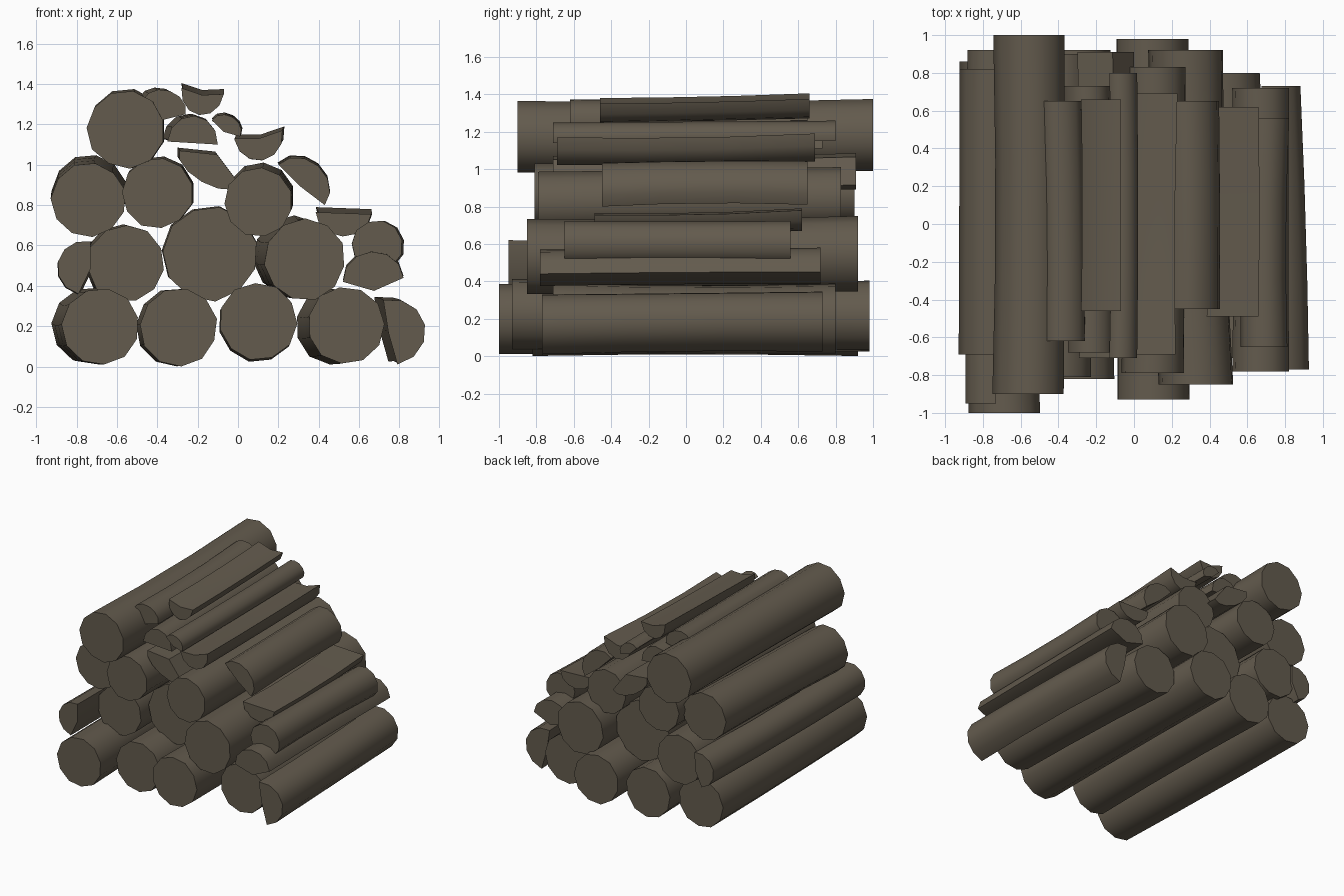
import bpy, bmesh, math, random
from mathutils import Vector

if "Cube" in bpy.data.objects:
    bpy.data.objects.remove(bpy.data.objects["Cube"])

random.seed(4)
bark = bpy.data.materials.new("dull brown wood")
bark.diffuse_color = (0.125, 0.104, 0.075, 1)
bark.use_nodes = True
bark.node_tree.nodes["Principled BSDF"].inputs["Base Color"].default_value = bark.diffuse_color


def loft(name, rings):
    """Skin a list of rings, cap both ends and keep the sawn edges sharp."""
    bm = bmesh.new()
    vs = [[bm.verts.new(p) for p in ring] for ring in rings]
    n = len(vs[0])
    for a, b in zip(vs, vs[1:]):
        for i in range(n):
            bm.faces.new((a[i], a[(i + 1) % n], b[(i + 1) % n], b[i]))
    bm.faces.new(vs[0])
    bm.faces.new(vs[-1])
    bmesh.ops.recalc_face_normals(bm, faces=bm.faces)
    me = bpy.data.meshes.new(name)
    bm.to_mesh(me)
    bm.free()
    me.materials.append(bark)
    ob = bpy.data.objects.new(name, me)
    bpy.context.collection.objects.link(ob)
    bpy.ops.object.select_all(action='DESELECT')
    bpy.context.view_layer.objects.active = ob
    ob.select_set(True)
    bpy.ops.object.shade_smooth_by_angle(angle=math.radians(45))


def sweep(name, profile, y0, y1, shift):
    """Carry an x-z profile from front to back with a slight natural bow."""
    c = sum((Vector(p) for p in profile), Vector((0, 0))) / len(profile)
    bow = Vector((random.uniform(-.01, .01), random.uniform(-.01, .01)))
    rings = []
    for t in (0, .3, .65, 1):
        s = 1 - .03 * math.sin(math.pi * t)
        o = Vector(shift) * t + bow * math.sin(math.pi * t)
        ring = []
        for p in profile:
            q = c + (Vector(p) - c) * s + o
            ring.append((q.x, y0 + (y1 - y0) * t, q.y))
        rings.append(ring)
    loft(name, rings)


def log(name, x, z, r, y0, y1, xb, zb):
    """Round log from (x, z) at the front to (xb, zb) at the back."""
    a0 = random.random()
    prof = []
    for i in range(11):
        a = a0 + math.tau * i / 11
        k = r * random.uniform(.99, 1.03)
        prof.append((x + k * math.cos(a), z + k * math.sin(a)))
    sweep(name, prof, y0, y1, (xb - x, zb - z))


def split(name, p, q, h, k, y0, y1, shift=(0, 0)):
    """Split log: round bark of height h left of p-q, split face bent by k."""
    p, q = Vector(p), Vector(q)
    d = (q - p) / 2
    n = Vector((-d.y, d.x)).normalized()
    mid = (p + q) / 2
    prof = [mid - d * math.cos(math.pi * i / 6) + n * h * math.sin(math.pi * i / 6)
            for i in range(7)]
    prof.append(mid + n * k)
    sweep(name, prof, y0, y1, shift)


# Round logs: x, z, radius, front y, back y, back x, back z
LOGS = [
    (-.68, .20, .19, -1.0, .86, -.73, .205),
    (-.295, .195, .19, -.82, .92, -.315, .195),
    (.10, .225, .19, -.93, .98, .095, .215),
    (.535, .205, .19, -.71, .80, .475, .20),
    (-.555, .51, .19, -.68, .90, -.57, .515),
    (-.135, .56, .232, -.58, .74, -.14, .565),
    (.33, .53, .20, -.85, .92, .275, .545),
    (.69, .60, .125, -.65, .56, .70, .60),
    (-.74, .825, .183, -.69, .82, -.735, .865),
    (-.40, .86, .175, -.81, .90, -.395, .87),
    (.10, .815, .168, -.79, .83, .11, .84),
    (-.555, 1.175, .19, -.90, 1.0, -.55, 1.185),
]
for i, row in enumerate(LOGS):
    log(f"round_log_{i + 1}", *row)

# Split logs: split-face ends, bark height, split-face bend, y range, back shift
SPLITS = [
    ((.72, .33), (.79, .01), .175, -.01, -.77, .73, (-.045, .015)),
    ((-.79, .36), (-.73, .62), .135, -.03, -.95, .92, (.01, .0)),
    ((.52, .42), (.82, .44), .14, -.055, -.78, .72, (0, .01)),
    ((.20, 1.0), (.43, .80), .125, -.01, -.45, .65, (-.005, .01)),
    ((.22, 1.17), (-.02, 1.13), .13, .02, -.69, .69, (.01, .02)),
    ((.66, .755), (.385, .765), .115, 0, -.49, .62, (0, .025)),
    ((.01, .90), (-.29, 1.07), .08, -.075, -.71, .91, (-.01, .015)),
    ((-.35, 1.115), (-.10, 1.10), .135, 0, -.68, .73, (-.025, .01)),
    ((.015, 1.14), (-.12, 1.22), .04, -.055, -.71, .80, (0, .01)),
    ((-.47, 1.32), (-.26, 1.25), .085, -.07, -.62, .65, (-.02, .01)),
    ((-.07, 1.35), (-.28, 1.38), .12, .02, -.46, .66, (0, .025)),
]
# Thin stick is rounded on its upper side
SPLITS[8] = ((-.13, 1.22), (.01, 1.14), .065, -.02, -.71, .80, (0, .01))
for i, row in enumerate(SPLITS):
    split(f"split_log_{i + 1}", *row)
